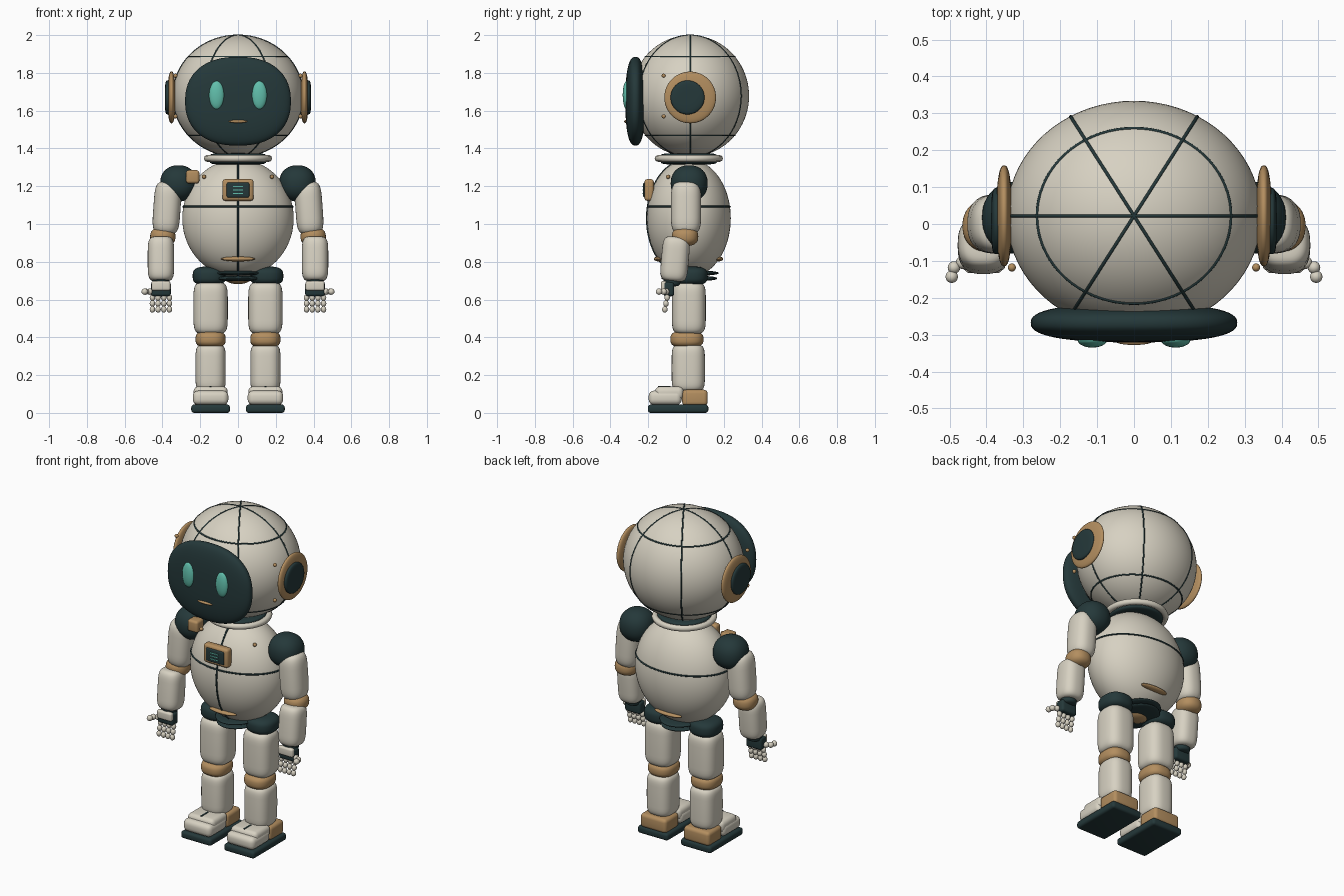
import bpy, bmesh, math
from mathutils import Vector, Matrix

if "Cube" in bpy.data.objects:
    bpy.data.objects.remove(bpy.data.objects["Cube"])


def material(name, rgb):
    m = bpy.data.materials.new(name)
    m.diffuse_color = (*rgb, 1)
    m.use_nodes = True
    m.node_tree.nodes["Principled BSDF"].inputs["Base Color"].default_value = m.diffuse_color
    return m


WHITE = material("warm_white", (0.68, 0.64, 0.54))
DARK = material("dark_slate", (0.018, 0.040, 0.042))
COPPER = material("copper", (0.45, 0.27, 0.115))
TEAL = material("teal", (0.12, 0.52, 0.41))


def finish(bm, name, mat, loc, rot=(0, 0, 0)):
    bmesh.ops.recalc_face_normals(bm, faces=bm.faces)
    me = bpy.data.meshes.new(name)
    bm.to_mesh(me)
    bm.free()
    me.materials.append(mat)
    ob = bpy.data.objects.new(name, me)
    bpy.context.collection.objects.link(ob)
    ob.location, ob.rotation_euler = loc, rot
    bpy.context.view_layer.objects.active = ob
    ob.select_set(True)
    bpy.ops.object.shade_smooth_by_angle(angle=math.radians(40))
    ob.select_set(False)
    return ob


def spow(v, e):
    return math.copysign(abs(v) ** e, v)


def blob(name, mat, loc, radii, n=2, m=2, axis="Z", seg=48, rings=24, rot=(0, 0, 0)):
    """Rounded solid: n squares the cross-section, m flattens the ends along the axis."""
    order = {"Z": (0, 1, 2), "X": (1, 2, 0), "Y": (2, 0, 1)}[axis]
    bm = bmesh.new()

    def vert(p, a):
        c = (spow(math.cos(p), 2 / m), spow(math.sin(p), 2 / m))
        local = (c[0] * spow(math.cos(a), 2 / n), c[0] * spow(math.sin(a), 2 / n), c[1])
        co = [0, 0, 0]
        for i, k in enumerate(order):
            co[k] = local[i] * radii[k]
        return bm.verts.new(co)

    grid = [[vert(math.pi * (r / rings - 0.5), math.tau * s / seg) for s in range(seg)]
            for r in range(1, rings)]
    for lo, hi in zip(grid, grid[1:]):
        for s in range(seg):
            t = (s + 1) % seg
            bm.faces.new((lo[s], lo[t], hi[t], hi[s]))
    for row, p in ((grid[0], -math.pi / 2), (grid[-1], math.pi / 2)):
        tip = vert(p, 0)
        for s in range(seg):
            bm.faces.new((row[s], row[(s + 1) % seg], tip))
    return finish(bm, name, mat, loc, rot)


def box(name, mat, loc, size, bevel=0.01, rot=(0, 0, 0)):
    bm = bmesh.new()
    bmesh.ops.create_cube(bm, size=1, matrix=Matrix.Diagonal((*size, 1)))
    if bevel:
        bmesh.ops.bevel(bm, geom=bm.edges[:], offset=bevel, segments=4, profile=0.5, affect="EDGES")
    return finish(bm, name, mat, loc, rot)


def tube(name, mat, points, radius, closed=False):
    cu = bpy.data.curves.new(name, "CURVE")
    cu.dimensions = "3D"
    cu.bevel_depth, cu.bevel_resolution = radius, 2
    sp = cu.splines.new("POLY")
    sp.points.add(len(points) - 1)
    for p, co in zip(sp.points, points):
        p.co = (*co, 1)
    sp.use_cyclic_u = closed
    cu.materials.append(mat)
    ob = bpy.data.objects.new(name, cu)
    bpy.context.collection.objects.link(ob)
    return ob


def on_shell(c, r, lat, lon):
    return (c[0] + r[0] * math.cos(lat) * math.cos(lon),
            c[1] + r[1] * math.cos(lat) * math.sin(lon), c[2] + r[2] * math.sin(lat))


def ring_seam(name, c, r, z):
    lat = math.asin((z - c[2]) / r[2])
    tube(name, DARK, [on_shell(c, r, lat, math.tau * i / 72) for i in range(72)], 0.005, True)


def meridian_seam(name, c, r, lon):
    tube(name, DARK, [on_shell(c, r, math.pi * (i / 48 - 0.5), lon) for i in range(49)], 0.005)


# Head with panel seams
head_c, head_r = (0, 0.022, 1.678), (0.345, 0.312, 0.322)
blob("head", WHITE, head_c, head_r, seg=72, rings=40)
seam_r = tuple(v - 0.002 for v in head_r)
for z in (1.885, 1.47):
    ring_seam("head_ring_seam", head_c, seam_r, z)
for k in range(6):
    meridian_seam("head_meridian_seam", head_c, seam_r, math.tau * k / 6)

# Face screen and features
blob("face_screen", DARK, (0, -0.268, 1.65), (0.28, 0.053, 0.235), 2.3, 2.5, "Y", 72, 28)
blob("mouth", COPPER, (0, -0.318, 1.543), (0.05, 0.01, 0.008))
for s in (-1, 1):
    blob("eye", TEAL, (s * 0.113, -0.314, 1.682), (0.04, 0.021, 0.075))
    blob("ear_ring", COPPER, (s * 0.352, 0.022, 1.67), (0.021, 0.137, 0.137), 2, 2.5, "X")
    blob("ear_cap", DARK, (s * 0.369, 0.008, 1.67), (0.018, 0.09, 0.09), 2, 4, "X")
    for z in (1.785, 1.57):
        blob("head_rivet", COPPER, (s * 0.331, -0.118, z), (0.011,) * 3, seg=16, rings=8)

# Neck collar and torso
tube("neck_collar", WHITE, [(0.163 * math.cos(math.tau * i / 64),
     0.015 + 0.163 * math.sin(math.tau * i / 64), 1.347) for i in range(64)], 0.018, True)
blob("neck", DARK, (0, 0.015, 1.345), (0.15, 0.15, 0.03), 2, 6)
torso_c, torso_r = (0, 0.015, 1.03), (0.295, 0.222, 0.313)
blob("torso", WHITE, torso_c, torso_r, seg=72, rings=40)
ring_seam("torso_ring_seam", torso_c, torso_r, 1.092)
meridian_seam("torso_front_seam", torso_c, torso_r, -math.pi / 2)
for y in (-0.145, 0.172):
    blob("belly_strip", COPPER, (0, y, 0.815), (0.09, 0.025, 0.013))

# Chest badge, rivets and shoulder block
box("badge_frame", COPPER, (0, -0.195, 1.18), (0.165, 0.05, 0.115), 0.016)
box("badge_panel", DARK, (0, -0.217, 1.18), (0.12, 0.02, 0.08), 0.008)
for z in (1.198, 1.18, 1.162):
    box("badge_line", TEAL, (0, -0.2275, z), (0.055, 0.005, 0.005), 0)
for s in (-1, 1):
    blob("chest_rivet", COPPER, (s * 0.18, -0.095, 1.25), (0.011,) * 3, seg=16, rings=8)
box("shoulder_block", COPPER, (-0.24, -0.065, 1.25), (0.07, 0.07, 0.07), 0.014)

# Waist bellows and pelvis knob
for z, k in ((0.74, 1.0), (0.712, 0.95)):
    blob("waist_ring", DARK, (0, 0.018, z), (0.125 * k, 0.155 * k, 0.014), 2, 2.5)
blob("pelvis_knob", COPPER, (0, 0.018, 0.712), (0.07, 0.06, 0.03))

for s in (-1, 1):
    # Arm
    blob("shoulder", DARK, (s * 0.315, 0.017, 1.215), (0.097, 0.098, 0.096), 2.2, 2.2)
    blob("upper_arm", WHITE, (s * 0.376, 0.0, 1.085), (0.072, 0.08, 0.138), 2.4, 4.5,
         rot=(0, math.radians(-4 * s), 0))
    blob("elbow", COPPER, (s * 0.398, -0.005, 0.933), (0.067, 0.07, 0.05), 2.2, 2.5)
    blob("forearm", WHITE, (s * 0.408, -0.058, 0.815), (0.07, 0.073, 0.118), 2.6, 5,
         rot=(math.radians(-5), 0, 0))
    # Hand
    blob("wrist", DARK, (s * 0.408, -0.075, 0.70), (0.045, 0.045, 0.03), 2, 4)
    box("palm", DARK, (s * 0.408, -0.092, 0.655), (0.105, 0.058, 0.075), 0.014)
    box("hand_plate", WHITE, (s * 0.408, -0.118, 0.673), (0.1, 0.03, 0.052), 0.012)
    for f in range(4):
        for b in range(3):
            blob("finger_bead", WHITE, (s * (0.363 + 0.03 * f), -0.1 - 0.006 * b, 0.61 - 0.031 * b),
                 (0.0145, 0.0145, 0.0175), seg=16, rings=8)
    for x, y in ((0.466, -0.105), (0.488, -0.118), (0.494, -0.143)):
        blob("thumb_bead", WHITE, (s * x, y, 0.642), (0.017,) * 3, seg=16, rings=8)
    # Leg
    x = s * 0.145
    blob("hip", DARK, (s * 0.152, 0.023, 0.725), (0.088, 0.092, 0.05), 2.4, 3)
    blob("thigh", WHITE, (x, 0.015, 0.555), (0.091, 0.09, 0.138), 2.8, 5.5)
    blob("knee", COPPER, (x, 0.005, 0.39), (0.08, 0.088, 0.046), 2.5, 2.8)
    blob("shin", WHITE, (x, 0.012, 0.238), (0.08, 0.088, 0.124), 2.8, 6)
    # Foot
    box("foot_sole", DARK, (x, -0.042, 0.022), (0.205, 0.32, 0.044), 0.015)
    box("foot_heel", COPPER, (x, 0.047, 0.08), (0.175, 0.135, 0.085), 0.02)
    box("foot_toe", WHITE, (x, -0.11, 0.08), (0.188, 0.175, 0.075), 0.028)
    box("foot_instep", WHITE, (x, -0.088, 0.105), (0.18, 0.15, 0.07), 0.026)
    box("foot_slot", DARK, (x, -0.115, 0.139), (0.01, 0.065, 0.006), 0)
